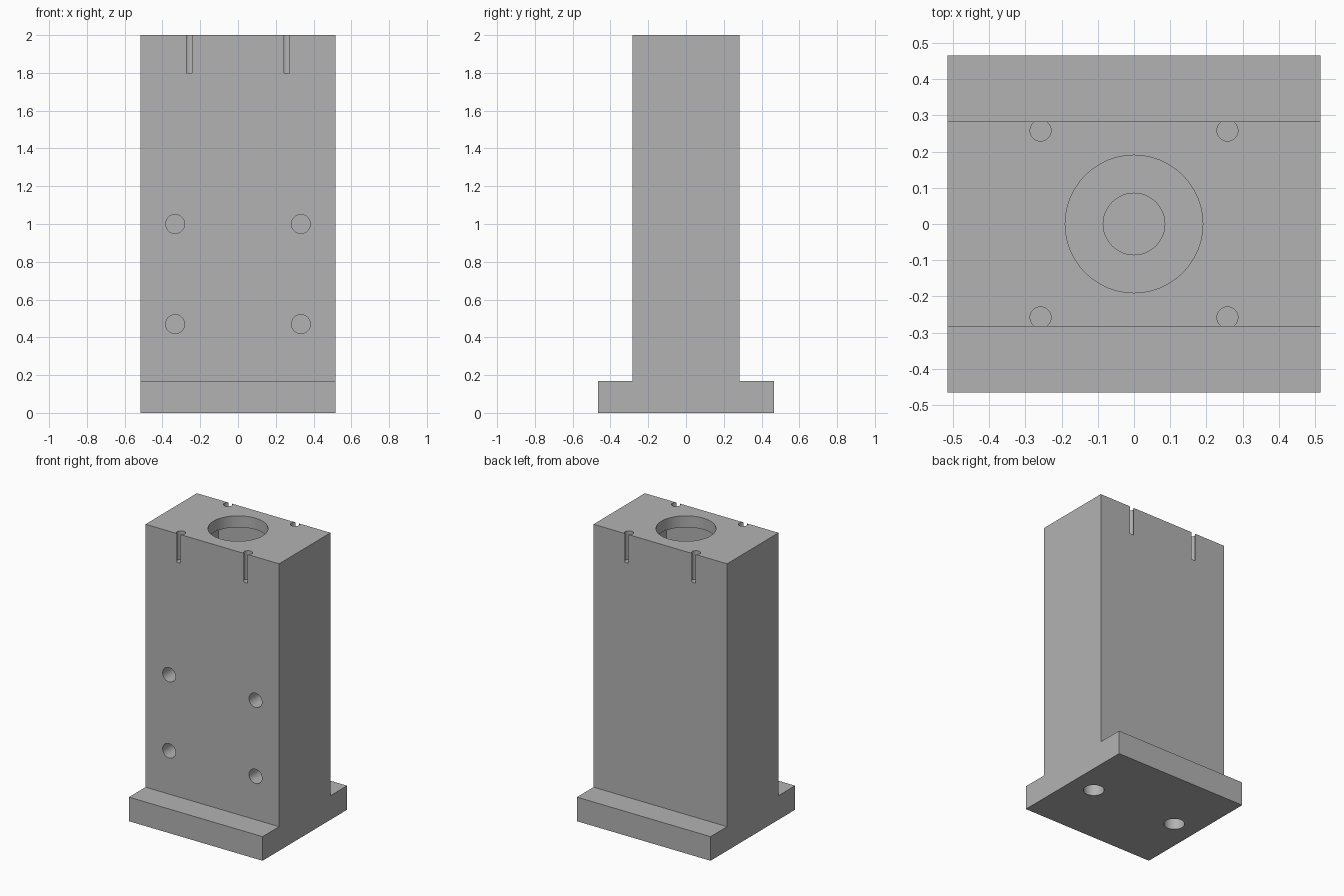
import bpy, bmesh, math
from mathutils import Matrix

default = bpy.data.objects.get("Cube")
if default:
    bpy.data.objects.remove(default, do_unlink=True)

HALF_X, BODY_Y, BASE_Y = 0.515, 0.283, 0.465
BASE_Z, TOP = 0.168, 2.0

grey = bpy.data.materials.new("machined grey")
grey.use_nodes = True
colour = (0.45, 0.45, 0.45, 1)
grey.diffuse_color = colour
grey.node_tree.nodes["Principled BSDF"].inputs["Base Color"].default_value = colour


def make_object(name, bm):
    bmesh.ops.recalc_face_normals(bm, faces=bm.faces)
    mesh = bpy.data.meshes.new(name)
    bm.to_mesh(mesh)
    bm.free()
    mesh.materials.append(grey)
    obj = bpy.data.objects.new(name, mesh)
    bpy.context.collection.objects.link(obj)
    return obj


def drill(name, start, radius, depth, axis="Z"):
    """Round cutter running from start along +axis."""
    bm = bmesh.new()
    turn = Matrix.Rotation(-math.pi / 2, 4, "X") if axis == "Y" else Matrix()
    place = Matrix.Translation(start) @ turn @ Matrix.Translation((0, 0, depth / 2))
    bmesh.ops.create_cone(bm, cap_ends=True, segments=48, radius1=radius,
                          radius2=radius, depth=depth, matrix=place)
    return make_object(name, bm)


# Block with flanged base: one stepped profile extruded along x
profile = [(-BASE_Y, 0), (BASE_Y, 0), (BASE_Y, BASE_Z), (BODY_Y, BASE_Z),
           (BODY_Y, TOP), (-BODY_Y, TOP), (-BODY_Y, BASE_Z), (-BASE_Y, BASE_Z)]
bm = bmesh.new()
face = bm.faces.new([bm.verts.new((-HALF_X, y, z)) for y, z in profile])
side = bmesh.ops.extrude_face_region(bm, geom=[face])["geom"]
bmesh.ops.translate(bm, vec=(2 * HALF_X, 0, 0),
                    verts=[v for v in side if isinstance(v, bmesh.types.BMVert)])
block = make_object("flanged_block", bm)

# Inner chamber, its round mouth and the small bore in its floor
bm = bmesh.new()
bmesh.ops.create_cube(bm, size=1, matrix=Matrix.Translation((0, 0, 1.56))
                      @ Matrix.Diagonal((0.58, 0.4, 0.72, 1)))
cutters = [make_object("chamber_cutter", bm),
           drill("mouth_cutter", (0, 0, 1.8), 0.19, 0.3),
           drill("bore_cutter", (0, 0, 0.6), 0.085, 0.7)]

for x in (-1, 1):
    # Keyhole slots on the top edges
    for y in (-1, 1):
        cutters.append(drill("slot_cutter", (x * 0.258, y * 0.258, 1.8), 0.029, 0.3))
    # Front mounting holes
    for z in (0.47, 1.0):
        cutters.append(drill("front_hole_cutter", (x * 0.333, -0.4, z), 0.05, 0.35, "Y"))
    # Underside holes
    cutters.append(drill("base_hole_cutter", (x * 0.337, 0, -0.1), 0.067, 0.45))

bpy.context.view_layer.objects.active = block
for cutter in cutters:
    mod = block.modifiers.new("cut", "BOOLEAN")
    mod.operation = "DIFFERENCE"
    mod.solver = "EXACT"
    mod.object = cutter
    bpy.ops.object.modifier_apply(modifier=mod.name)
    bpy.data.objects.remove(cutter, do_unlink=True)

# Smooth hole walls, sharp edges
bpy.ops.object.select_all(action="DESELECT")
block.select_set(True)
bpy.ops.object.shade_smooth_by_angle(angle=math.radians(30))
